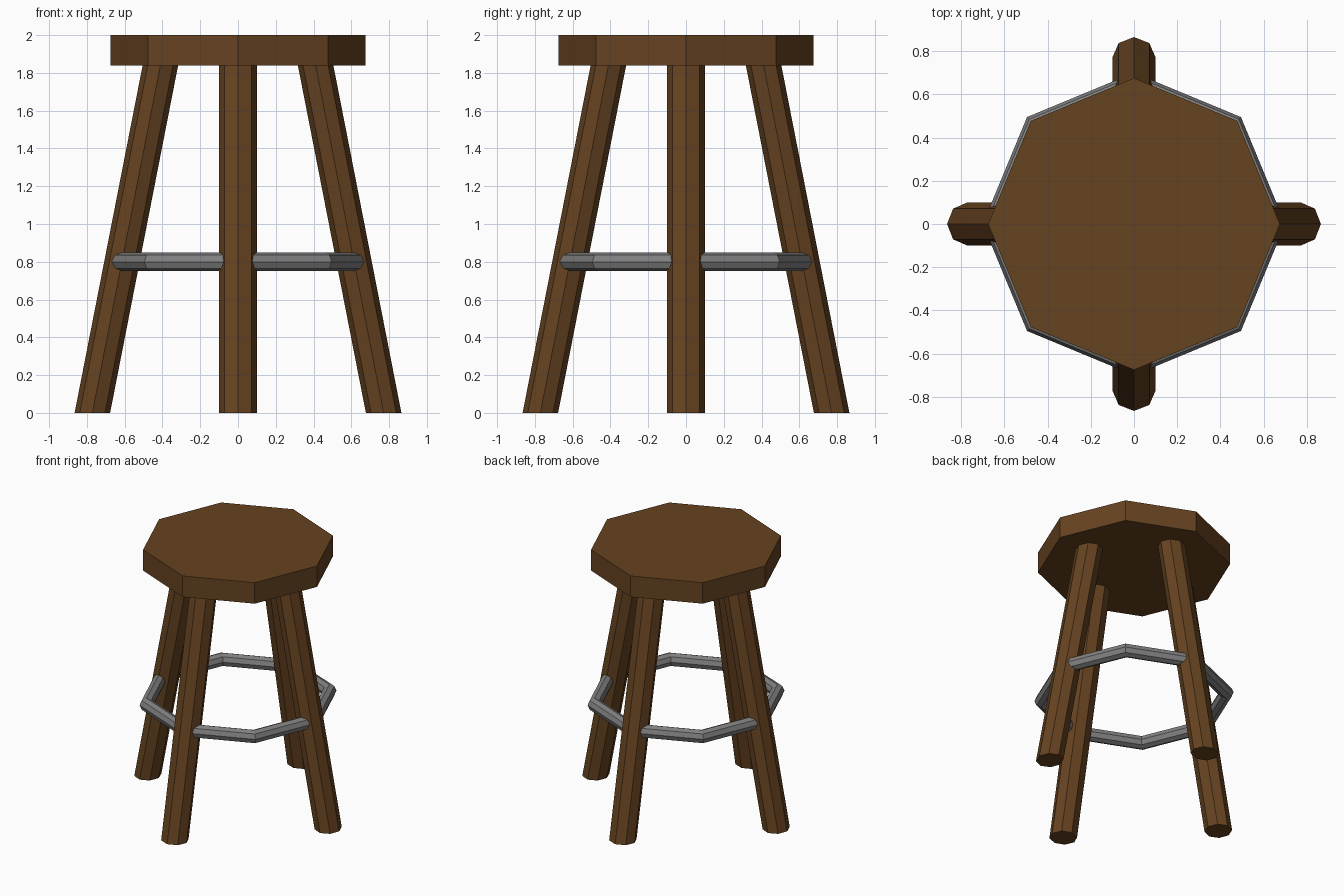
import bpy, bmesh, math

cube = bpy.data.objects.get("Cube")
if cube:
    bpy.data.objects.remove(cube)


def material(name, color):
    m = bpy.data.materials.new(name)
    m.use_nodes = True
    m.diffuse_color = color
    m.node_tree.nodes["Principled BSDF"].inputs["Base Color"].default_value = color
    return m


wood = material("brown wood", (0.133, 0.056, 0.015, 1))
metal = material("grey metal", (0.216, 0.216, 0.216, 1))
SIDES = 8


def prism(name, mat, r_radial, r_side, bottom, top):
    """Upright or leaning prism between two (offset, z) ends."""
    bm = bmesh.new()
    rings = []
    for offset, z in (bottom, top):
        rings.append([bm.verts.new((offset + r_radial * math.cos(a), r_side * math.sin(a), z))
                      for a in (math.tau * i / SIDES for i in range(SIDES))])
    low, high = rings
    bm.faces.new(low[::-1])
    bm.faces.new(high)
    for i in range(SIDES):
        j = (i + 1) % SIDES
        bm.faces.new((low[i], low[j], high[j], high[i]))
    mesh = bpy.data.meshes.new(name)
    bm.to_mesh(mesh)
    bm.free()
    mesh.materials.append(mat)
    obj = bpy.data.objects.new(name, mesh)
    bpy.context.collection.objects.link(obj)
    return obj


# Octagonal seat
prism("seat", wood, 0.675, 0.675, (0, 1.838), (0, 2.0))

# Four splayed legs, reaching slightly into the seat
for i, side in enumerate(("left", "back", "right", "front")):
    leg = prism(side + "_leg", wood, 0.094, 0.1, (0.771, 0), (0.407, 1.86))
    leg.rotation_euler.z = i * math.pi / 2

# Foot ring running through the legs
bpy.ops.mesh.primitive_torus_add(major_segments=SIDES, minor_segments=SIDES,
                                 major_radius=0.65, minor_radius=0.05,
                                 location=(0, 0, 0.8))
ring = bpy.context.object
ring.name = "foot_ring"
ring.data.materials.append(metal)
for p in ring.data.polygons:
    p.use_smooth = False
